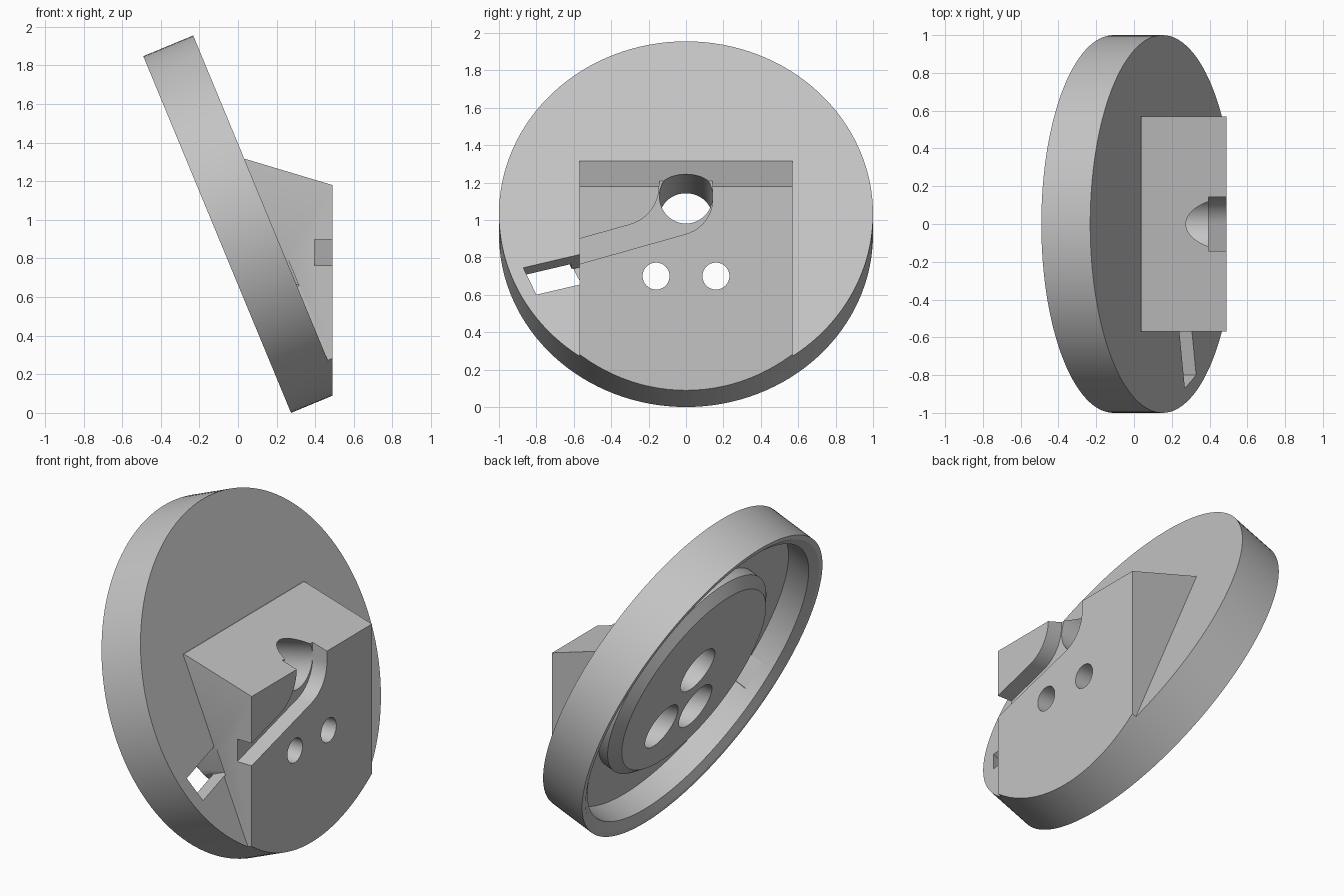
import bpy, bmesh
from math import radians, sin, cos
from mathutils import Matrix, Vector

if "Cube" in bpy.data.objects:
    bpy.data.objects.remove(bpy.data.objects["Cube"])

grey = bpy.data.materials.new("plain_grey")
grey.use_nodes = True
grey.diffuse_color = (0.55, 0.55, 0.55, 1)
grey.node_tree.nodes["Principled BSDF"].inputs["Base Color"].default_value = grey.diffuse_color

# Tilted frame of the disc: local z is its axis, local -x runs up its face
TILT = Matrix.Translation((-0.108, 0, 0.924)) @ Matrix.Rotation(radians(67.5), 4, 'Y')
THICK = 0.28


def finish(bm, name):
    bmesh.ops.remove_doubles(bm, verts=bm.verts, dist=1e-5)
    bmesh.ops.recalc_face_normals(bm, faces=bm.faces)
    mesh = bpy.data.meshes.new(name)
    bm.to_mesh(mesh)
    bm.free()
    mesh.materials.append(grey)
    obj = bpy.data.objects.new(name, mesh)
    bpy.context.collection.objects.link(obj)
    return obj


def prism(name, points, depth, matrix=Matrix()):
    bm = bmesh.new()
    face = bm.faces.new([bm.verts.new(p) for p in points])
    ext = bmesh.ops.extrude_face_region(bm, geom=[face])
    verts = [g for g in ext["geom"] if isinstance(g, bmesh.types.BMVert)]
    bmesh.ops.translate(bm, verts=verts, vec=depth)
    bm.transform(matrix)
    return finish(bm, name)


def rod(name, start, end, radius):
    a, b = Vector(start), Vector(end)
    turn = (b - a).to_track_quat('Z', 'Y').to_matrix().to_4x4()
    bm = bmesh.new()
    bmesh.ops.create_cone(bm, cap_ends=True, segments=64, radius1=radius, radius2=radius,
                          depth=(b - a).length, matrix=Matrix.Translation((a + b) / 2) @ turn)
    return finish(bm, name)


def lathe(name, profile, steps):
    bm = bmesh.new()
    verts = [bm.verts.new((r, 0, w)) for r, w in profile]
    edges = [bm.edges.new(pair) for pair in zip(verts, verts[1:])]
    bmesh.ops.spin(bm, geom=verts + edges, axis=(0, 0, 1), cent=(0, 0, 0),
                   angle=radians(360), steps=steps)
    bm.transform(TILT)
    return finish(bm, name)


def cut(target, cutter):
    mod = target.modifiers.new("cut", 'BOOLEAN')
    mod.operation, mod.solver, mod.object = 'DIFFERENCE', 'EXACT', cutter
    bpy.context.view_layer.objects.active = target
    bpy.ops.object.modifier_apply(modifier=mod.name)
    bpy.data.objects.remove(cutter)


def arc(cy, cz, radius, steps=12):
    angles = [radians(-74.3 + 74.3 * i / steps) for i in range(steps + 1)]
    return [(cy + radius * cos(a), cz + radius * sin(a)) for a in angles]


# Round body with a hollow back, chamfered lip and central boss
body = lathe("disc_with_block", [
    (0, 0.06), (0.6, 0.06), (0.66, 0.11), (0.66, 0.175), (0.92, 0.175),
    (0.92, 0.03), (0.97, 0), (1, 0), (1, 1), (0, 1)], 128)

# Clear everything in front of the disc except the wedge block
around = prism("around_block", [(-2, -2, THICK), (2, -2, THICK), (2, 2, THICK), (-2, 2, THICK)],
               (0, 0, 2), TILT)
wedge = prism("wedge", [(0.8, -0.57, -0.7), (0.8, -0.57, 1.087), (0.04, -0.57, 1.315),
                        (-0.1, -0.57, 1.257)], (0, 1.14, 0))
cut(around, wedge)
cut(body, around)

# Flat front plane trims both the block and the foot of the disc
cut(body, prism("front_trim", [(0.49, -2, -1), (0.49, 2, -1), (0.49, 2, 3), (0.49, -2, 3)],
                (2, 0, 0)))

# Curved channel in the front, running from the side up through the top
outline = [(-0.7, 0.728)] + arc(-0.053, 1.114, 0.196) + [(0.143, 1.5), (-0.143, 1.5)]
outline += arc(-0.358, 1.182, 0.215)[::-1] + [(-0.7, 0.863)]
cut(body, prism("channel", [(0.395, y, z) for y, z in outline], (0.5, 0, 0)))

# Large sloping bore
axis = Vector((cos(radians(14)), 0, sin(radians(14))))
middle = Vector((0.36, 0, 1.119))
cut(body, rod("large_bore", middle - axis, middle + axis, 0.1425))

# Two screw holes, widened from the back
for side in (-1, 1):
    y = side * 0.16
    cut(body, rod("screw_hole", (-1, y, 0.7), (1, y, 0.7), 0.072))
    cut(body, rod("screw_recess", (-1, y, 0.7), (0.25, y, 0.7), 0.135))

# Slanted slot through the disc beside the block
slot = [(-0.87, -0.31), (-0.57, -0.234), (-0.53, -0.398), (-0.8, -0.466)]
cut(body, prism("slot", [(-v, y, 0.1) for y, v in slot], (0, 0, 0.19), TILT))

bpy.ops.object.select_all(action='DESELECT')
body.select_set(True)
bpy.context.view_layer.objects.active = body
bpy.ops.object.shade_smooth_by_angle(angle=radians(25))
